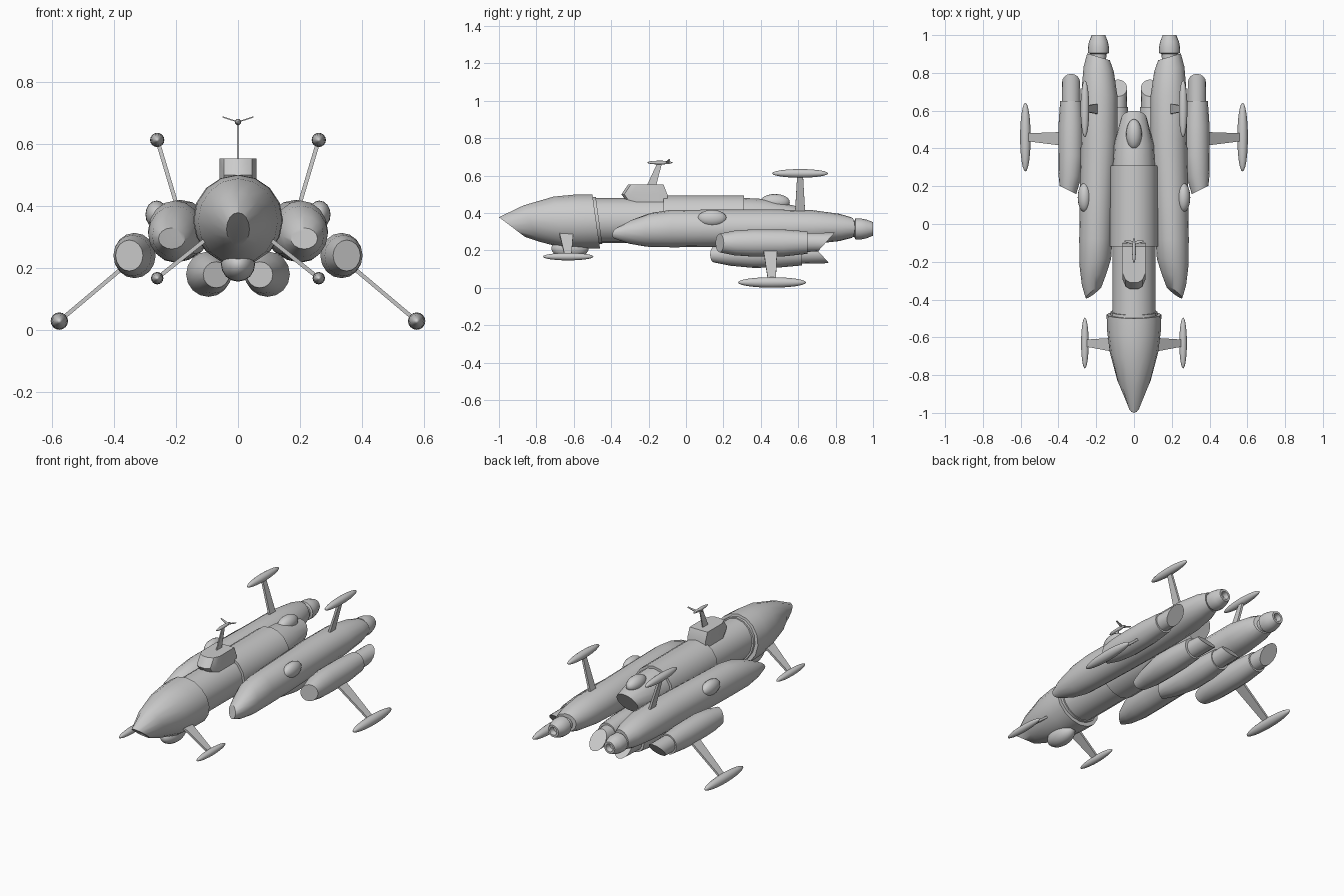
import bpy, bmesh, math
from mathutils import Vector

if "Cube" in bpy.data.objects:
    bpy.data.objects.remove(bpy.data.objects["Cube"])


def finish(bm, name, angle=32):
    bmesh.ops.recalc_face_normals(bm, faces=bm.faces[:])
    me = bpy.data.meshes.new(name)
    bm.to_mesh(me)
    bm.free()
    ob = bpy.data.objects.new(name, me)
    bpy.context.collection.objects.link(ob)
    bpy.ops.object.select_all(action='DESELECT')
    ob.select_set(True)
    bpy.context.view_layer.objects.active = ob
    bpy.ops.object.shade_smooth_by_angle(angle=math.radians(angle))
    return ob


def loft(name, sections, s=1, n=16):
    """Skin elliptical rings (x, y, z, rx, rz, tilt_x, tilt_z) running along y."""
    bm = bmesh.new()
    rings = []
    for x, y, z, rx, rz, kx, kz in sections:
        ring = []
        for i in range(n):
            a = 2 * math.pi * i / n
            dx, dz = rx * math.sin(a), rz * math.cos(a)
            ring.append(bm.verts.new((s * (x + dx), y + kx * dx + kz * dz, z + dz)))
        rings.append(ring)
    for a, b in zip(rings, rings[1:]):
        for i in range(n):
            j = (i + 1) % n
            bm.faces.new((a[i], a[j], b[j], b[i]))
    bm.faces.new(rings[0])
    bm.faces.new(rings[-1])
    return finish(bm, name)


def ellipsoid(name, c, r):
    """Sphere with poles on y, scaled to radii r."""
    bm = bmesh.new()
    bmesh.ops.create_uvsphere(bm, u_segments=16, v_segments=12, radius=1)
    for v in bm.verts:
        x, y, z = v.co
        v.co = (c[0] + x * r[0], c[1] + z * r[1], c[2] - y * r[2])
    return finish(bm, name, 50)


def strut(name, p0, p1, w0, w1, t):
    """Tapered blade between two points, broad along y."""
    p0, p1 = Vector(p0), Vector(p1)
    d = p1 - p0
    side = Vector((d.z, 0, -d.x)).normalized() * t / 2
    bm = bmesh.new()
    ends = []
    for p, w in ((p0, w0), (p1, w1)):
        h = Vector((0, w / 2, 0))
        ends.append([bm.verts.new(q) for q in (p + h + side, p - h + side, p - h - side, p + h - side)])
    a, b = ends
    for i in range(4):
        j = (i + 1) % 4
        bm.faces.new((a[i], a[j], b[j], b[i]))
    bm.faces.new(a)
    bm.faces.new(b)
    return finish(bm, name)


# Central hull: chined nose, neck, barrel and tail
loft("nose", [(0, -.93, .325, .037, .053, 0, -1.32), (0, -.83, .345, .088, .096, 0, -.4),
              (0, -.68, .35, .128, .138, 0, -.2), (0, -.57, .354, .142, .145, 0, -.15),
              (0, -.48, .355, .145, .145, 0, -.14)])
loft("neck", [(0, -.52, .36, .115, .12, 0, -.14), (0, -.1, .36, .115, .12, 0, 0)])
loft("nose_collar", [(0, -.49, .36, .125, .126, 0, -.14), (0, -.465, .36, .125, .126, 0, -.14)])
loft("barrel", [(0, -.12, .365, .128, .13, 0, 0), (0, .31, .365, .128, .13, 0, 0)])
loft("tail", [(0, .29, .36, .114, .122, 0, 0), (0, .42, .363, .106, .112, 0, 0),
              (0, .56, .37, .068, .065, 0, .6)])
ellipsoid("tail_canopy", (0, .475, .458), (.042, .08, .044))
ellipsoid("chin_dome", (0, -.62, .212), (.055, .1, .056))

# Bridge tower: rounded plan stacked in three levels
bm = bmesh.new()
levels = []
for z, front, back in ((.45, -.31, -.1), (.5, -.345, -.1), (.552, -.31, -.12)):
    plan = [(.06, back), (.06, front + .05), (.045, front + .015), (.02, front),
            (-.02, front), (-.045, front + .015), (-.06, front + .05), (-.06, back)]
    levels.append([bm.verts.new((x, y, z)) for x, y in plan])
for a, b in zip(levels, levels[1:]):
    for i in range(8):
        j = (i + 1) % 8
        bm.faces.new((a[i], a[j], b[j], b[i]))
bm.faces.new(levels[0])
bm.faces.new(levels[-1])
finish(bm, "bridge_tower")

# Antenna on the tower
strut("antenna_mast", (0, -.185, .545), (0, -.14, .67), .05, .025, .006)
ellipsoid("antenna_head", (0, -.14, .67), (.01, .068, .01))

for s, tag in ((1, "right"), (-1, "left")):
    strut("antenna_arm_" + tag, (0, -.1, .67), (s * .05, -.09, .686), .02, .008, .004)

    # Large engine nacelle with bevelled front
    loft("nacelle_" + tag, [
        (.213, -.36, .295, .043, .034, -.75, .35), (.21, -.29, .302, .066, .066, -.5, .2),
        (.205, -.2, .31, .084, .09, -.2, .1), (.202, -.08, .317, .088, .1, 0, 0),
        (.195, .15, .318, .092, .1, 0, 0), (.184, .45, .322, .097, .097, 0, 0),
        (.184, .68, .325, .096, .09, 0, 0), (.187, .82, .323, .08, .073, .15, 0),
        (.188, .885, .322, .06, .055, .3, 0)], s)
    ellipsoid("nacelle_blister_" + tag, (s * .262, .14, .372), (.036, .077, .045))

    # Hollow exhaust nozzle
    c = (s * .188, .315)
    loft("exhaust_" + tag, [(.188, y, .315, r, r, 0, 0) for y, r in (
        (.86, .04), (.9, .042), (.905, .055), (.935, .056), (.965, .05), (1, .036),
        (1, .024), (.97, .018))], s)

    # Outer pod and its slash-cut tailpipe
    loft("outer_pod_" + tag, [
        (.35, .18, .24, .044, .05, .5, 0), (.34, .26, .24, .061, .066, .2, 0),
        (.333, .36, .24, .068, .073, 0, 0), (.333, .52, .24, .067, .072, 0, 0),
        (.333, .65, .242, .058, .06, 0, 0)], s)
    loft("outer_tailpipe_" + tag, [(.333, .6, .242, .05, .052, 0, 0),
                                   (.333, .75, .245, .048, .05, 0, .9)], s)

    # Lower pod and its slash-cut tailpipe
    loft("lower_pod_" + tag, [
        (.07, .15, .178, .042, .042, -.5, 0), (.082, .24, .178, .061, .06, -.2, 0),
        (.095, .36, .18, .072, .073, 0, 0), (.095, .5, .18, .07, .071, 0, 0),
        (.093, .62, .182, .06, .062, 0, 0)], s)
    loft("lower_tailpipe_" + tag, [(.09, .57, .182, .051, .053, 0, 0),
                                   (.085, .72, .182, .049, .05, 0, -.9)], s)

    # Three pairs of outrigger floats: strut root, float centre, float radii, widths
    for part, root, tip, half, rad, w0, w1 in (
            ("upper", (.195, .61, .395), (.26, .61, .612), .15, .023, .055, .03),
            ("lower", (.36, .45, .21), (.575, .46, .029), .182, .028, .075, .04),
            ("nose", (.1, -.64, .295), (.26, -.63, .167), .135, .02, .075, .035)):
        strut(f"{part}_strut_{tag}", (s * root[0], *root[1:]), (s * tip[0], *tip[1:]), w0, w1, .013)
        ellipsoid(f"{part}_float_{tag}", (s * tip[0], *tip[1:]), (rad, half, rad))
